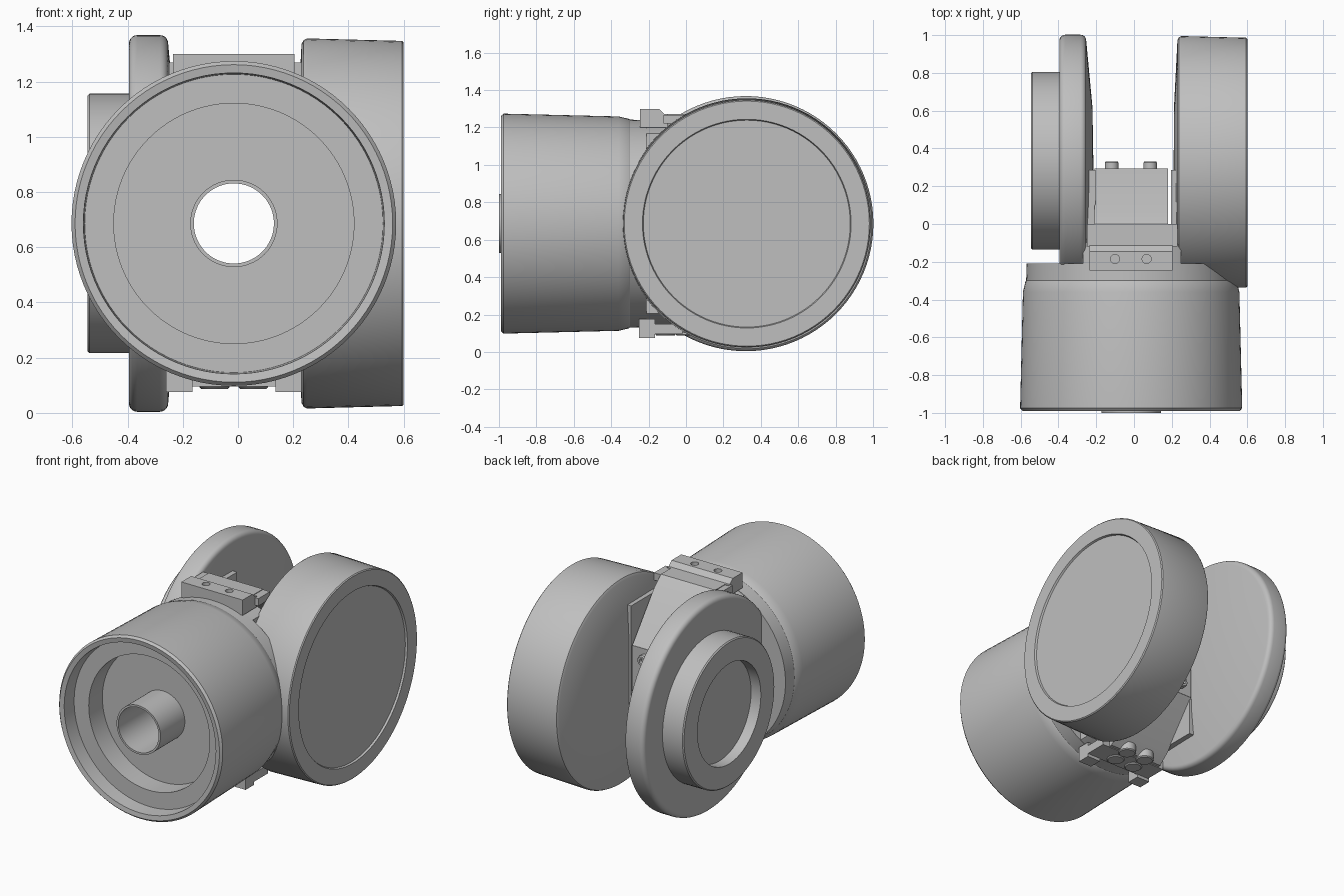
import bpy, bmesh
from math import cos, sin, tau, radians

cube = bpy.data.objects.get("Cube")
if cube:
    bpy.data.objects.remove(cube, do_unlink=True)

grey = bpy.data.materials.new("plain_grey")
grey.use_nodes = True
grey.diffuse_color = (0.52, 0.52, 0.52, 1)
grey.node_tree.nodes["Principled BSDF"].inputs["Base Color"].default_value = (0.52, 0.52, 0.52, 1)

CX, CY, CZ = -0.015, 0.325, 0.686   # barrel axis x, disc axis y, common height
parts = []


def finish(name, bm):
    bmesh.ops.remove_doubles(bm, verts=bm.verts, dist=1e-5)
    bmesh.ops.recalc_face_normals(bm, faces=bm.faces)
    mesh = bpy.data.meshes.new(name)
    bm.to_mesh(mesh)
    bm.free()
    mesh.materials.append(grey)
    obj = bpy.data.objects.new(name, mesh)
    bpy.context.collection.objects.link(obj)
    parts.append(obj)
    return obj


def lathe(name, axis, centre, profile, n=80):
    """Spin (radius, position) points about an axis through centre."""
    bm = bmesh.new()
    rings = []
    for r, a in profile:
        ring = []
        for i in range(n):
            u, v = r * cos(tau * i / n), r * sin(tau * i / n)
            p = {"x": (a, u, v), "y": (u, a, v), "z": (u, v, a)}[axis]
            ring.append(bm.verts.new([p[k] + centre[k] for k in range(3)]))
        rings.append(ring)
    closed = profile[0][0] > 0
    for j in range(len(rings) if closed else len(rings) - 1):
        a, b = rings[j], rings[(j + 1) % len(rings)]
        for i in range(n):
            k = (i + 1) % n
            bm.faces.new((a[i], a[k], b[k], b[i]))
    return finish(name, bm)


def extrude_x(name, x0, x1, outline):
    """Sweep a (y, z) outline from x0 to x1."""
    bm = bmesh.new()
    face = bm.faces.new([bm.verts.new((x0, y, z)) for y, z in outline])
    geom = bmesh.ops.extrude_face_region(bm, geom=[face])["geom"]
    moved = [g for g in geom if isinstance(g, bmesh.types.BMVert)]
    bmesh.ops.translate(bm, verts=moved, vec=(x1 - x0, 0, 0))
    return finish(name, bm)


def box(name, x0, x1, y0, y1, z0, z1):
    return extrude_x(name, x0, x1, [(y0, z0), (y1, z0), (y1, z1), (y0, z1)])


def rod(name, axis, centre, r, a0, a1, n=24):
    return lathe(name, axis, centre, [(0, a0), (r, a0), (r, a1), (0, a1)], n)


def combine(target, cutter, operation="DIFFERENCE"):
    mod = target.modifiers.new("cut", "BOOLEAN")
    mod.operation, mod.object, mod.solver = operation, cutter, "EXACT"
    bpy.context.view_layer.objects.active = target
    bpy.ops.object.modifier_apply(modifier=mod.name)
    parts.remove(cutter)
    bpy.data.objects.remove(cutter, do_unlink=True)


def flip(points):
    return [(y, 2 * CZ - z) for y, z in points]


# Barrel with stepped front recess and a through tube
lathe("barrel", "y", (CX, 0, CZ), [
    (0.145, -0.21), (0.145, -1.0), (0.158, -1.0), (0.158, -0.75),
    (0.435, -0.75), (0.435, -0.89), (0.54, -0.89), (0.545, -0.985),
    (0.575, -0.99), (0.588, -0.975), (0.573, -0.36), (0.56, -0.305),
    (0.556, -0.3), (0.553, -0.21)], 96)

# Neck that carries the barrel between the two discs
neck = lathe("neck", "y", (CX, 0, CZ), [(0.147, -0.23), (0.147, -0.08), (0.55, -0.08), (0.55, -0.23)])
combine(neck, box("neck_trim", -0.27, 0.25, -0.4, 0.2, 0, 1.4), "INTERSECT")

# Thick disc with shallow recessed outer face
lathe("thick_disc", "x", (0, CY, CZ), [
    (0, 0.21), (0.3, 0.212), (0.65, 0.23), (0.664, 0.238), (0.67, 0.25),
    (0.661, 0.594), (0.655, 0.6), (0.558, 0.6), (0.553, 0.588), (0, 0.588)], 96)

# Thin disc with rounded rim
rim = [(0.652 + 0.03 * sin(radians(t)), -0.283 + 0.03 * cos(radians(t))) for t in range(0, 91, 18)]
rim += [(0.652 + 0.03 * cos(radians(t)), -0.365 - 0.03 * sin(radians(t))) for t in range(0, 91, 18)]
lathe("thin_disc", "x", (0, CY - 0.005, CZ), [(0, -0.215), (0.3, -0.22)] + rim + [(0, -0.395)], 96)

# Boss on the thin disc
lathe("side_boss", "x", (0, 0.335, CZ), [
    (0, -0.39), (0.47, -0.39), (0.47, -0.538), (0.463, -0.545),
    (0.325, -0.545), (0.325, -0.475), (0, -0.475)], 72)

# Top clamp block with two screw holes
clamp = extrude_x("top_clamp", -0.235, 0.205, [
    (-0.245, 1.2), (-0.245, 1.3), (-0.145, 1.3), (-0.115, 1.272), (-0.1, 1.272), (-0.1, 1.2)])
for x in (-0.1, 0.067):
    combine(clamp, rod("hole_cutter", "z", (x, -0.185, 0), 0.024, 1.24, 1.4))

# Bent straps running down to the back plate
strap = [(-0.12, 1.272), (0.0, 1.272), (0.07, 1.21), (0.295, 0.92),
         (0.265, 0.92), (0.06, 1.18), (-0.01, 1.235), (-0.12, 1.235)]
extrude_x("top_strap", -0.21, 0.18, strap)
extrude_x("bottom_strap", -0.21, 0.18, flip(strap))
box("top_bridge", -0.25, 0.23, -0.12, 0.0, 1.22, 1.268)
box("bottom_bridge", -0.25, 0.23, -0.17, -0.02, 0.095, 0.15)

# Back plate with central opening
plate = box("back_plate", -0.21, 0.18, 0.265, 0.295, 0.45, 0.922)
combine(plate, rod("opening_cutter", "y", (CX, 0, CZ), 0.16, 0.2, 0.4, 48))

# Side flanges against the discs
for name, x0, x1 in (("left_flange", 0.195, 0.225), ("right_flange", -0.245, -0.205)):
    box(name, x0, x1, -0.03, 0.285, 0.2, 1.17)

# Socket screws on the back plate
for x in (-0.118, 0.086):
    for z in (0.855, 0.517):
        lathe("plate_screw", "y", (x, 0, z), [
            (0, 0.29), (0.036, 0.29), (0.036, 0.325), (0.03, 0.332),
            (0.018, 0.332), (0.018, 0.31), (0, 0.31)], 24)

# Lower tabs and screws
for name, x0, x1 in (("left_tab", 0.135, 0.23), ("right_tab", -0.26, -0.165)):
    box(name, x0, x1, -0.25, -0.165, 0.075, 0.175)
for x in (-0.085, 0.055):
    for y in (-0.11, 0.0):
        lathe("bottom_screw", "z", (x, y, 0), [
            (0, 0.14), (0.054, 0.14), (0.054, 0.093), (0.048, 0.087), (0, 0.087)], 24)

# Smooth curved walls, keep edges sharp
bpy.ops.object.select_all(action="DESELECT")
for obj in parts:
    obj.select_set(True)
bpy.context.view_layer.objects.active = parts[0]
bpy.ops.object.shade_smooth_by_angle(angle=radians(30))
